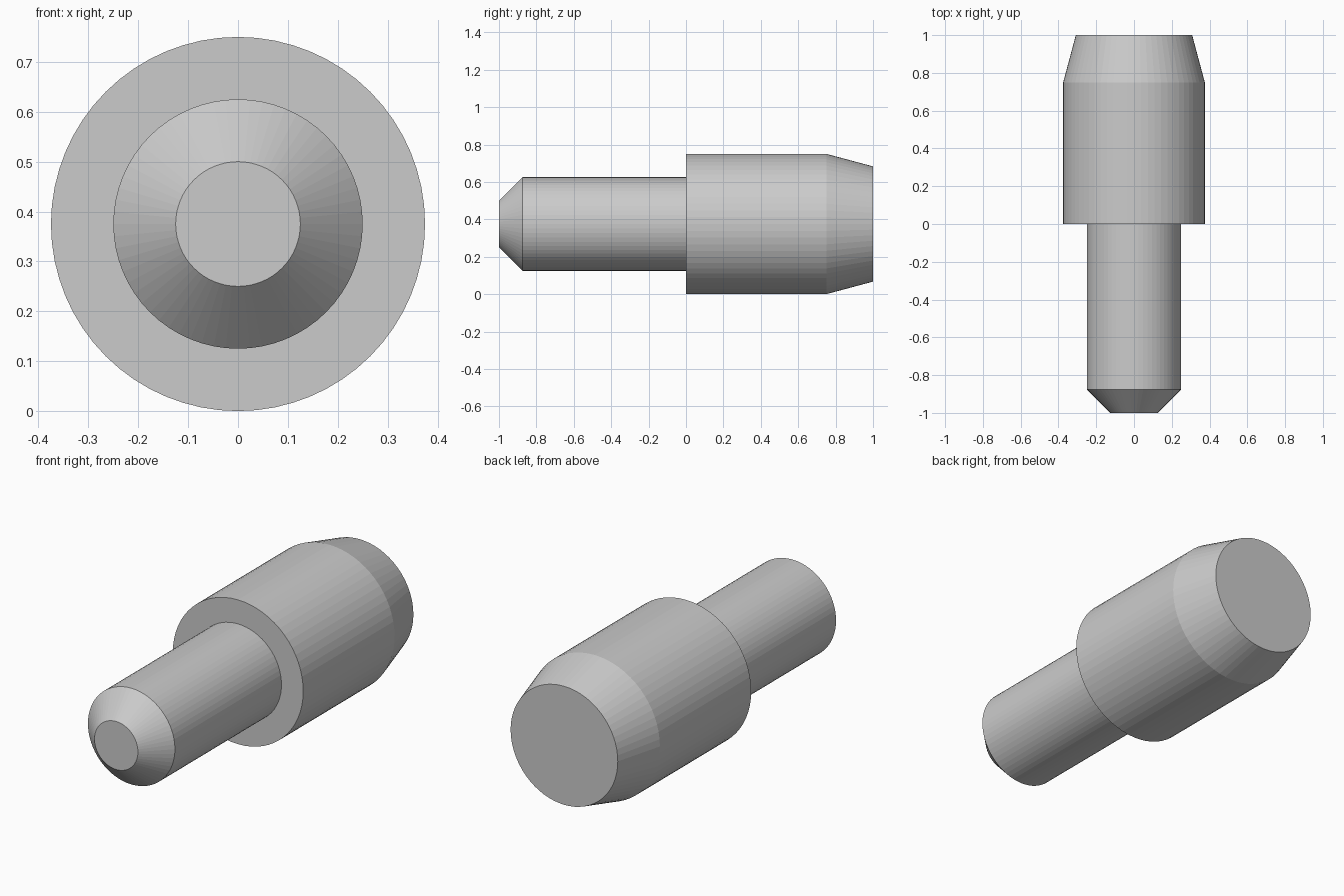
import bpy, bmesh, math

if "Cube" in bpy.data.objects:
    bpy.data.objects.remove(bpy.data.objects["Cube"])

SIDES = 64
AXIS_Z = 0.375

# Plain grey finish
grey = bpy.data.materials.new("grey metal")
grey.diffuse_color = (0.6, 0.6, 0.6, 1)
grey.use_nodes = True
grey.node_tree.nodes["Principled BSDF"].inputs["Base Color"].default_value = grey.diffuse_color


def lathe(name, profile):
    """Closed solid turned around the y axis from (y, radius) points."""
    bm = bmesh.new()
    rings = []
    for y, r in profile:
        rings.append([bm.verts.new((r * math.cos(a), y, AXIS_Z + r * math.sin(a)))
                      for a in (2 * math.pi * i / SIDES for i in range(SIDES))])
    for a, b in zip(rings, rings[1:]):
        for i in range(SIDES):
            j = (i + 1) % SIDES
            bm.faces.new((a[i], a[j], b[j], b[i]))
    bm.faces.new(rings[0])
    bm.faces.new(rings[-1])
    bmesh.ops.recalc_face_normals(bm, faces=bm.faces)
    mesh = bpy.data.meshes.new(name)
    bm.to_mesh(mesh)
    bm.free()
    mesh.materials.append(grey)
    obj = bpy.data.objects.new(name, mesh)
    bpy.context.collection.objects.link(obj)


# Stepped pin: chamfered shank, shoulder, body with a tapered end
lathe("stepped_pin", [
    (-1.0, 0.125), (-0.875, 0.25), (0.0, 0.25),
    (0.0, 0.375), (0.75, 0.375), (1.0, 0.308),
])
